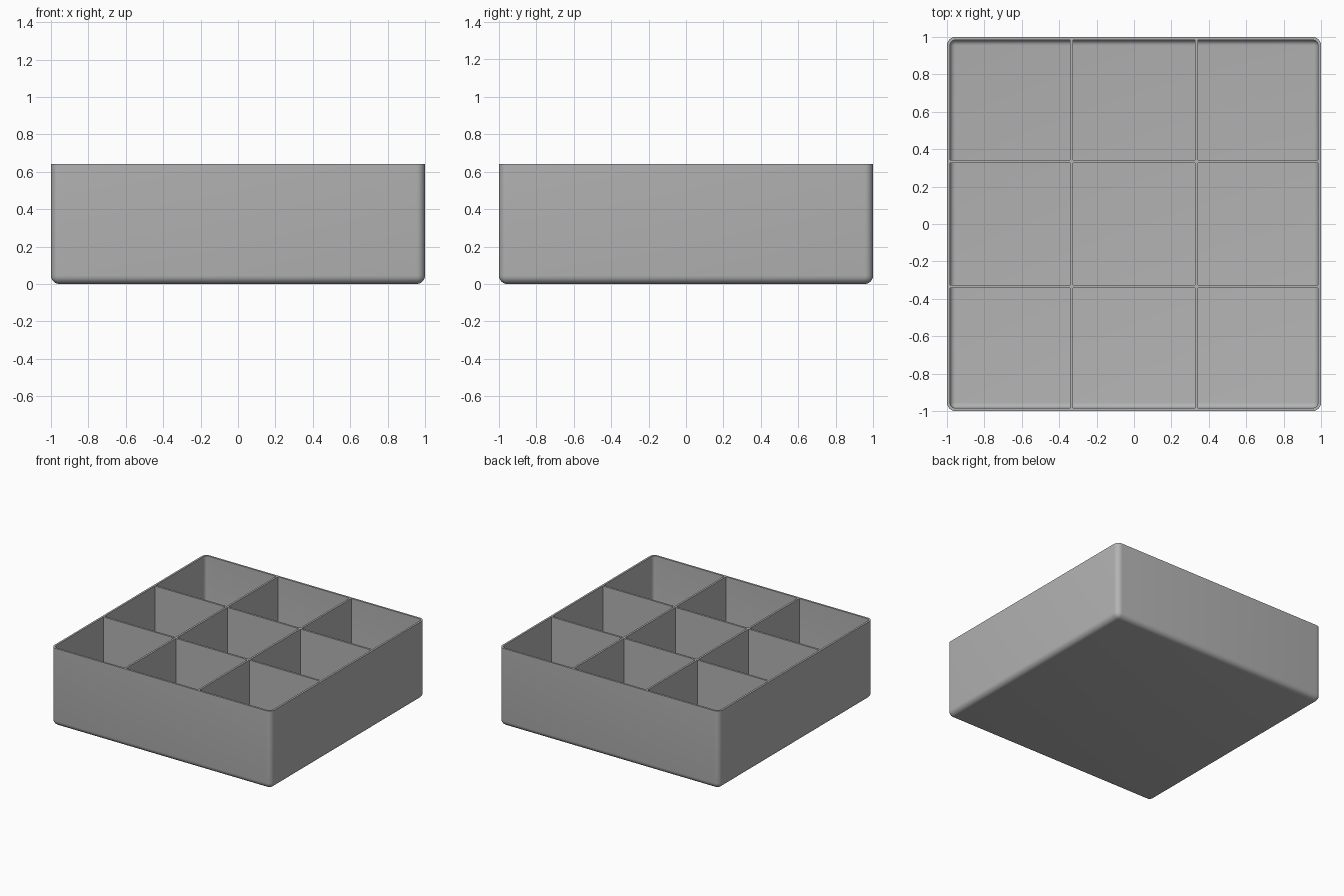
import bpy
import bmesh
from math import radians

if "Cube" in bpy.data.objects:
    bpy.data.objects.remove(bpy.data.objects["Cube"])

HEIGHT = 0.64
WALL = 0.016
RADIUS = 0.045
INNER = 1 - WALL
THIRD = 1 / 3

grey = bpy.data.materials.new("tray grey")
grey.use_nodes = True
colour = (0.45, 0.45, 0.45, 1)
grey.diffuse_color = colour
grey.node_tree.nodes["Principled BSDF"].inputs["Base Color"].default_value = colour


def box_mesh(x0, x1, y0, y1, z0, z1):
    bm = bmesh.new()
    bmesh.ops.create_cube(bm, size=1)
    for v in bm.verts:
        v.co.x = x1 if v.co.x > 0 else x0
        v.co.y = y1 if v.co.y > 0 else y0
        v.co.z = z1 if v.co.z > 0 else z0
    return bm


def add_object(name, bm):
    mesh = bpy.data.meshes.new(name)
    bm.to_mesh(mesh)
    bm.free()
    mesh.materials.append(grey)
    obj = bpy.data.objects.new(name, mesh)
    bpy.context.collection.objects.link(obj)
    return obj


# Open tray with rounded corners and base, thickened inwards
bm = box_mesh(-1, 1, -1, 1, 0, HEIGHT)
top = [f for f in bm.faces if f.normal.z > 0.5 or all(v.co.z > 0.5 for v in f.verts)]
bmesh.ops.delete(bm, geom=top, context="FACES_ONLY")
bmesh.ops.bevel(
    bm, geom=[e for e in bm.edges if not e.is_boundary],
    offset=RADIUS, segments=6, profile=0.5, affect="EDGES")
bmesh.ops.recalc_face_normals(bm, faces=bm.faces[:])
# An open shell must face outwards
bottom = min(bm.faces, key=lambda f: f.calc_center_median().z)
if bottom.normal.z > 0:
    bmesh.ops.reverse_faces(bm, faces=bm.faces[:])
tray = add_object("tray_shell", bm)
shell = tray.modifiers.new("wall thickness", "SOLIDIFY")
shell.thickness = WALL
shell.offset = -1
shell.use_even_offset = True
bpy.context.view_layer.objects.active = tray
tray.select_set(True)
bpy.ops.object.modifier_apply(modifier=shell.name)
bpy.ops.object.shade_smooth_by_angle(angle=radians(35))

# Dividers: two full-length panels, crossed by panels in three pieces
half = WALL / 2
floor = WALL * 0.6
spans = [(-INNER, -THIRD - half), (-THIRD + half, THIRD - half), (THIRD + half, INNER)]


def add_divider(name, bounds, axis):
    bm = box_mesh(*bounds, floor, HEIGHT)
    # Trim lower ends that meet the rounded foot of the wall
    ends = [e for e in bm.edges if all(
        v.co.z < HEIGHT / 2 and abs(v.co[axis]) > INNER - 0.001 for v in e.verts)
        and abs(e.verts[0].co[axis] - e.verts[1].co[axis]) < 0.001]
    bmesh.ops.bevel(bm, geom=ends, offset=RADIUS - WALL, segments=4,
                    profile=0.5, affect="EDGES")
    add_object(name, bm)


for side, place in (("right", -THIRD), ("left", THIRD)):
    add_divider(f"long_divider_{side}", (place - half, place + half, -INNER, INNER), 1)

for row, place in (("front", -THIRD), ("back", THIRD)):
    for part, (x0, x1) in zip(("right", "middle", "left"), spans):
        add_divider(f"cross_divider_{row}_{part}", (x0, x1, place - half, place + half), 0)
